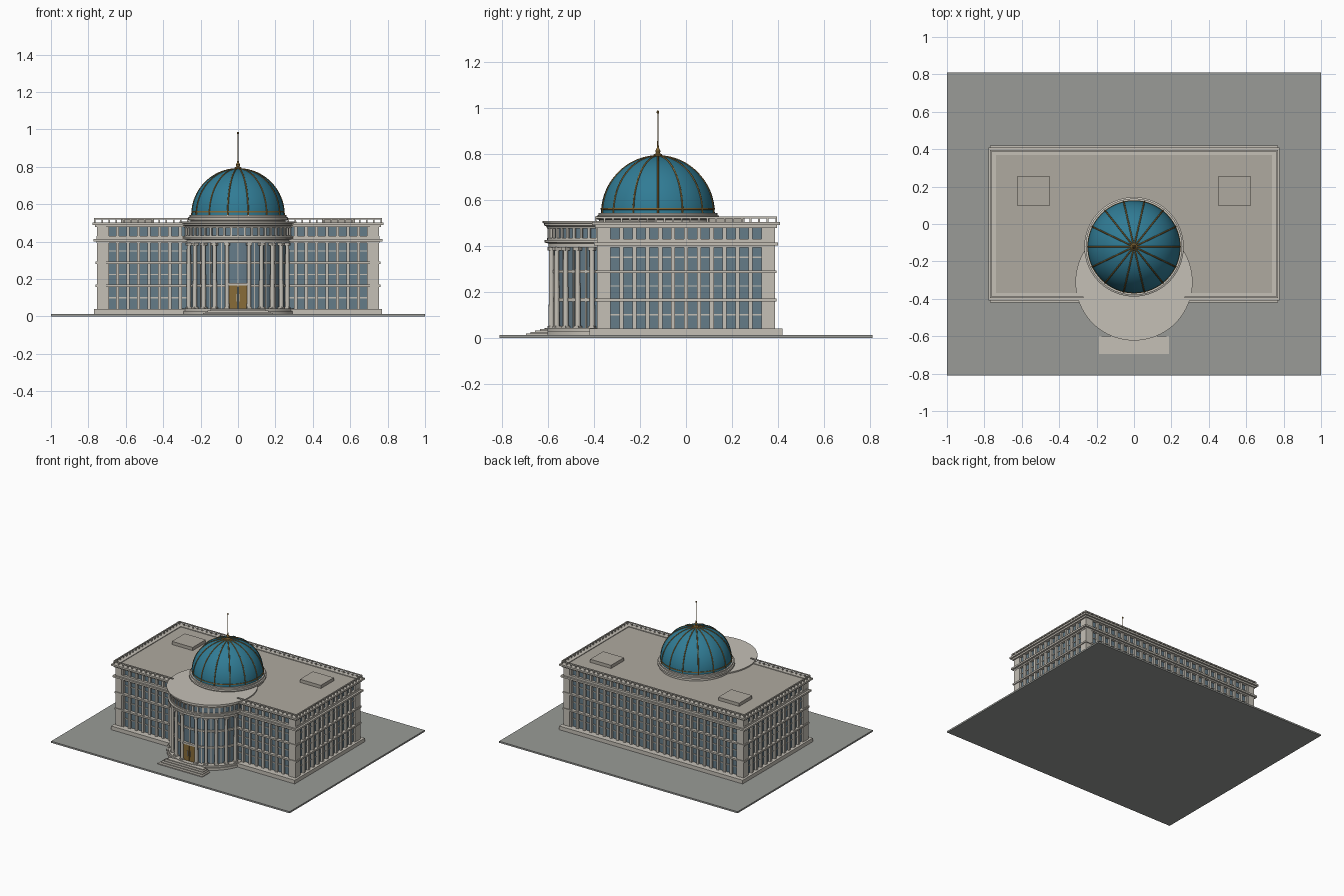
import bpy, bmesh
from math import sin, cos, pi, radians
from mathutils import Matrix, Vector

if "Cube" in bpy.data.objects:
    bpy.data.objects.remove(bpy.data.objects["Cube"])


def material(name, r, g, b):
    m = bpy.data.materials.new(name)
    m.diffuse_color = (r, g, b, 1)
    m.use_nodes = True
    m.node_tree.nodes["Principled BSDF"].inputs["Base Color"].default_value = m.diffuse_color
    return m


STONE = material("stone", .56, .53, .47)
ROOF = material("roof_stone", .43, .40, .35)
PAVING = material("paving", .32, .33, .31)
GLASS = material("blue_glass", .13, .20, .25)
TEAL = material("dome_teal", .03, .20, .30)
BRONZE = material("bronze", .25, .15, .04)


def finish(name, bm, mat, smooth=False):
    bmesh.ops.recalc_face_normals(bm, faces=bm.faces)
    me = bpy.data.meshes.new(name)
    bm.to_mesh(me)
    bm.free()
    me.materials.append(mat)
    ob = bpy.data.objects.new(name, me)
    bpy.context.collection.objects.link(ob)
    if smooth:
        bpy.ops.object.select_all(action='DESELECT')
        ob.select_set(True)
        bpy.context.view_layer.objects.active = ob
        bpy.ops.object.shade_smooth_by_angle(angle=radians(35))
    return ob


def add_box(bm, x0, x1, y0, y1, z0, z1, turn=None):
    m = Matrix.Translation(((x0 + x1) / 2, (y0 + y1) / 2, (z0 + z1) / 2))
    m = m @ Matrix.Diagonal((x1 - x0, y1 - y0, z1 - z0, 1))
    bmesh.ops.create_cube(bm, size=1, matrix=turn @ m if turn else m)


def boxes(name, mat, items):
    bm = bmesh.new()
    for b in items:
        add_box(bm, *b)
    return finish(name, bm, mat)


def block(hx, hy, z0, z1):
    return (-hx, hx, -hy, hy, z0, z1)


def frame(hx, hy, w, z0, z1):
    """Four boxes making a rectangular ring."""
    return [(-hx, hx, -hy, -hy + w, z0, z1), (-hx, hx, hy - w, hy, z0, z1),
            (-hx, -hx + w, -hy + w, hy - w, z0, z1), (hx - w, hx, -hy + w, hy - w, z0, z1)]


def lathe(name, mat, profile, cy, n=64):
    """Revolve (radius, z) points around the vertical axis at y = cy."""
    bm = bmesh.new()
    rings = [[bm.verts.new((r * cos(2 * pi * i / n), cy + r * sin(2 * pi * i / n), z))
              for i in range(n)] for r, z in profile]
    for a, b in zip(rings, rings[1:]):
        for i in range(n):
            j = (i + 1) % n
            bm.faces.new((a[i], a[j], b[j], b[i]))
    bm.faces.new(rings[0])
    bm.faces.new(rings[-1])
    bmesh.ops.remove_doubles(bm, verts=bm.verts, dist=1e-5)
    return finish(name, bm, mat, True)


# Site and main block
boxes("ground_slab", PAVING, [(-1, 1, -.81, .81, 0, .012)])
boxes("main_plinth", STONE, [block(.77, .42, .012, .04)])
boxes("main_glass", GLASS, [block(.738, .368, .04, .485)])
boxes("floor_bands", STONE, [b for z0, z1 in ((.158, .17), (.281, .293))
                             for b in frame(.762, .393, .04, z0, z1)])
boxes("main_entablature", STONE, frame(.757, .387, .04, .392, .43)
      + frame(.772, .40, .04, .402, .415))
boxes("corner_piers", STONE,
      [(min(s * .705, s * .755), max(s * .705, s * .755),
        min(t * .335, t * .387), max(t * .335, t * .387), .04, .485)
       for s in (-1, 1) for t in (-1, 1)])

# Pilasters and thin window bars on all four sides
P = .056
pil, bars = [], []
for s in (-1, 1):
    for i in range(26):
        x = -.70 + P * i
        if s > 0 or abs(x) > .26:
            pil.append((x - .009, x + .009, s * .375 - .009, s * .375 + .009, .04, .485))
    for i in range(13):
        y = -.336 + P * i
        pil.append((s * .745 - .009, s * .745 + .009, y - .009, y + .009, .04, .485))
    for z in (.10, .225, .35):
        bars.append((-.73, .73, s * .369 - .004, s * .369 + .004, z - .003, z + .003))
        bars.append((s * .739 - .004, s * .739 + .004, -.36, .36, z - .003, z + .003))
boxes("wall_pilasters", STONE, pil)
boxes("window_bars", STONE, bars)

# Roof, cornice, railing and roof hatches
boxes("roof_deck", ROOF, [block(.75, .38, .478, .498)])
boxes("main_cornice", STONE, frame(.765, .395, .04, .478, .49) + frame(.778, .408, .04, .49, .503))
rail = [(-.765, .765, .388, .396, .518, .526)]
for s in (-1, 1):
    rail.append((s * .765 - .004, s * .765 + .004, -.396, .396, .518, .526))
    rail.append((min(s * .27, s * .765), max(s * .27, s * .765), -.396, -.388, .518, .526))
for s in (-1, 1):
    for i in range(41):
        x = -.765 + 1.53 * i / 40
        if s > 0 or abs(x) > .29:
            rail.append((x - .004, x + .004, s * .392 - .004, s * .392 + .004, .50, .52))
    for i in range(1, 21):
        y = -.392 + .784 * i / 21
        rail.append((s * .765 - .004, s * .765 + .004, y - .004, y + .004, .50, .52))
boxes("roof_railing", STONE, rail)
boxes("roof_hatches", ROOF, [(-.625, -.45, .10, .255, .495, .522), (.45, .625, .10, .255, .495, .522)])

# Round entrance hall
CY = -.31
lathe("hall_plinth", STONE, [(.312, .012), (.312, .03), (.304, .03), (.304, .042)], CY)
lathe("hall_glass", GLASS, [(.265, .04), (.265, .40)], CY)
lathe("hall_attic_glass", GLASS, [(.284, .42), (.284, .485)], CY)
for i, z in enumerate((.158, .281)):
    lathe("hall_floor_band_%d" % (i + 1), STONE, [(.275, z), (.275, z + .014)], CY)
lathe("hall_entablature", STONE,
      [(.288, .392), (.288, .41), (.304, .414), (.304, .424), (.293, .426), (.293, .434)], CY)
lathe("hall_roof", STONE,
      [(.293, .474), (.297, .484), (.306, .488), (.306, .496), (.313, .499), (.313, .508)], CY, 96)


def around(angle):
    """Frame whose -y axis points outward from the hall centre."""
    return Matrix.Translation((0, CY, 0)) @ Matrix.Rotation(angle, 4, 'Z')


cols, mull = bmesh.new(), bmesh.new()
for s in (-1, 1):
    for k in range(6):
        t = around(s * radians(12 + 14.4 * k))
        m = t @ Matrix.Translation((0, -.281, .217))
        bmesh.ops.create_cone(cols, cap_ends=True, segments=16, radius1=.012,
                              radius2=.0105, depth=.355, matrix=m)
        add_box(cols, -.014, .014, -.295, -.267, .04, .052, t)
        add_box(cols, -.014, .014, -.295, -.267, .38, .394, t)
        add_box(mull, -.003, .003, -.271, -.262, .04, .395,
                around(s * radians(19.2 + 14.4 * k)))
for k in range(48):
    add_box(mull, -.006, .006, -.292, -.28, .43, .478, around(radians(7.5 * k)))
add_box(mull, -.003, .003, -.271, -.262, .17, .395, around(0))
finish("hall_columns", cols, STONE, True)
finish("hall_mullions", mull, STONE)

# Entrance doors and steps
boxes("door_frame", STONE, [(-.066, -.056, -.592, -.56, .04, .175), (.056, .066, -.592, -.56, .04, .175),
                            (-.066, .066, -.592, -.56, .165, .178)])
boxes("entrance_doors", BRONZE, [(-.056, -.002, -.585, -.56, .042, .165), (.002, .056, -.585, -.56, .042, .165)])
boxes("door_handles", STONE, [(s * .01 - .002, s * .01 + .002, -.591, -.584, .08, .12) for s in (-1, 1)])
boxes("entrance_steps", STONE, [(-.187 + .012 * i, .187 - .012 * i, -.695 + .02 * i, -.60,
                                 .012, .0185 + .0065 * i) for i in range(4)])

# Dome on its drum
DY, DZ, DR = -.122, .543, .247
lathe("dome_drum", STONE, [(.255, .495), (.255, .512), (.266, .516), (.266, .53),
                           (.258, .533), (.258, .543)], DY)
lathe("dome_shell", TEAL, [(DR * cos(pi / 2 * i / 24), DZ + DR * sin(pi / 2 * i / 24))
                           for i in range(24)] + [(.0001, DZ + DR)], DY)
lathe("dome_base_trim", BRONZE, [(.245, .556), (.249, .557), (.249, .563), (.244, .564)], DY)

cu = bpy.data.curves.new("dome_ribs", 'CURVE')
cu.dimensions = '3D'
cu.bevel_depth = .004
cu.bevel_resolution = 1
for k in range(14):
    a = 2 * pi * k / 14
    sp = cu.splines.new('POLY')
    sp.points.add(16)
    for i, p in enumerate(sp.points):
        e = pi / 2 * i / 16 * .98
        p.co = (DR * cos(e) * cos(a), DY + DR * cos(e) * sin(a), DZ + DR * sin(e), 1)
cu.materials.append(BRONZE)
bpy.context.collection.objects.link(bpy.data.objects.new("dome_ribs", cu))

# Finial with spire and ball
lathe("finial", BRONZE, [(.022, .785), (.018, .797), (.009, .802), (.011, .812), (.005, .825),
                         (.003, .84), (.002, .973), (.005, .977), (.006, .981), (.004, .986),
                         (.0001, .988)], DY, 16)
